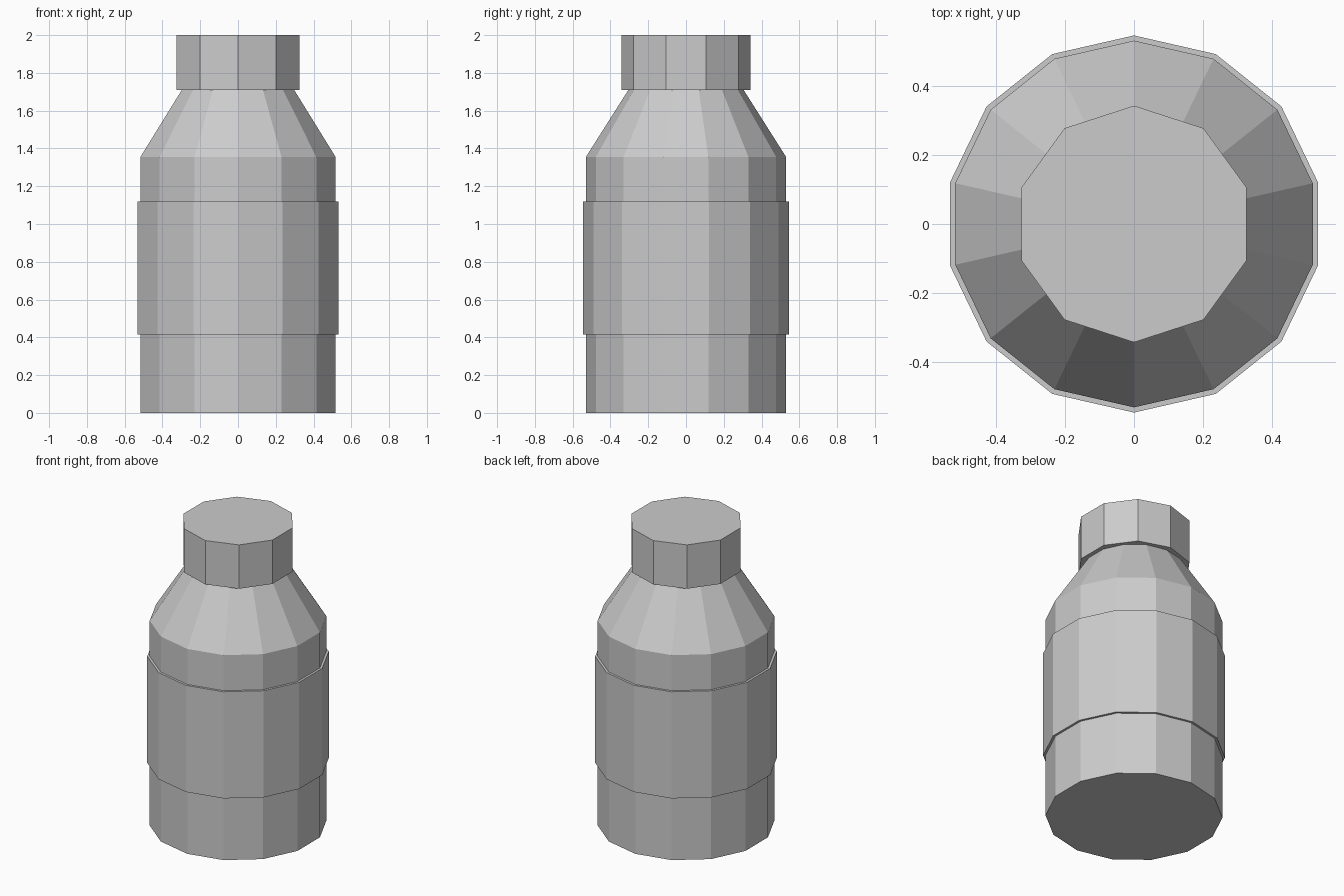
import bpy, bmesh, math

cube = bpy.data.objects.get("Cube")
if cube:
    bpy.data.objects.remove(cube, do_unlink=True)

grey = bpy.data.materials.new("plain_grey")
grey.use_nodes = True
colour = (0.6, 0.6, 0.6, 1)
grey.diffuse_color = colour
grey.node_tree.nodes["Principled BSDF"].inputs["Base Color"].default_value = colour


def lathe(name, profile, sides, closed=False):
    """Faceted solid from (radius, z) points; closed profiles form a ring, others get end caps."""
    bm = bmesh.new()
    loops = []
    for r, z in profile:
        angles = [math.pi / 2 + math.tau * i / sides for i in range(sides)]
        loops.append([bm.verts.new((r * math.cos(a), r * math.sin(a), z)) for a in angles])
    pairs = list(zip(loops, loops[1:]))
    if closed:
        pairs.append((loops[-1], loops[0]))
    else:
        bm.faces.new(loops[0][::-1])
        bm.faces.new(loops[-1])
    for low, high in pairs:
        for i in range(sides):
            j = (i + 1) % sides
            bm.faces.new((low[i], low[j], high[j], high[i]))
    bmesh.ops.recalc_face_normals(bm, faces=bm.faces)
    mesh = bpy.data.meshes.new(name)
    bm.to_mesh(mesh)
    bm.free()
    mesh.materials.append(grey)
    obj = bpy.data.objects.new(name, mesh)
    bpy.context.collection.objects.link(obj)
    return obj


# Bottle body with sloping shoulder
lathe("bottle_body", [(0.53, 0), (0.53, 1.355), (0.305, 1.71)], 14)
# Raised label band around the body
lathe("label_band", [(0.53, 0.415), (0.545, 0.415), (0.545, 1.12), (0.53, 1.12)], 14, closed=True)
# Ten-sided cap
lathe("cap", [(0.342, 1.71), (0.342, 2)], 10)
